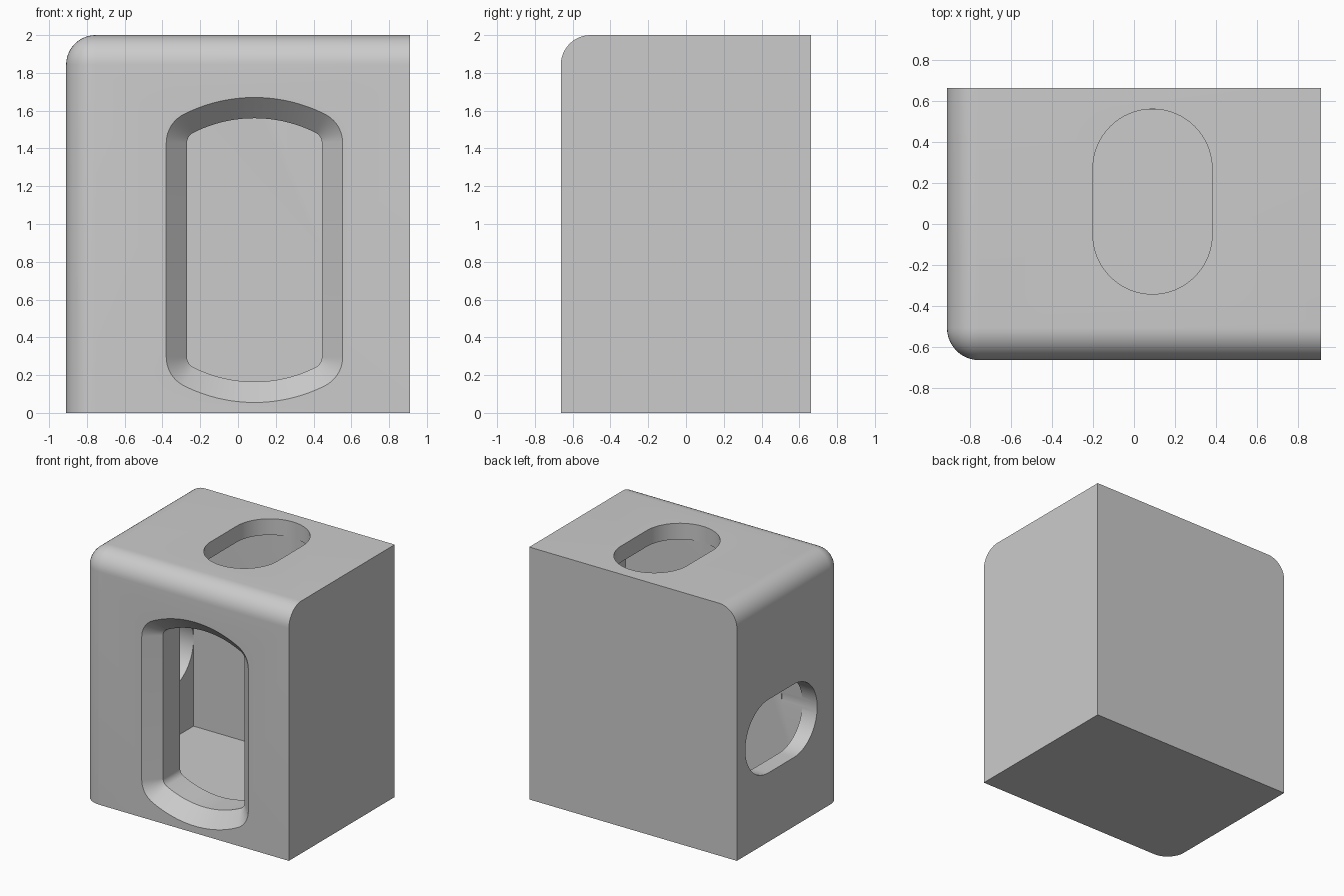
import bpy, bmesh, math
from mathutils import Matrix, Vector

if "Cube" in bpy.data.objects:
    bpy.data.objects.remove(bpy.data.objects["Cube"], do_unlink=True)

grey = bpy.data.materials.new("cast grey")
grey.use_nodes = True
grey.diffuse_color = (0.6, 0.6, 0.6, 1)
grey.node_tree.nodes["Principled BSDF"].inputs["Base Color"].default_value = (0.6, 0.6, 0.6, 1)


def make_object(name, bm):
    bmesh.ops.recalc_face_normals(bm, faces=bm.faces)
    mesh = bpy.data.meshes.new(name)
    bm.to_mesh(mesh)
    bm.free()
    mesh.materials.append(grey)
    obj = bpy.data.objects.new(name, mesh)
    bpy.context.collection.objects.link(obj)
    return obj


def box(low, high):
    low, high = Vector(low), Vector(high)
    bm = bmesh.new()
    bmesh.ops.create_cube(bm, size=1)
    bm.transform(Matrix.Translation((low + high) / 2) @ Matrix.Diagonal((*(high - low), 1)))
    return bm


def loft(rings):
    """Closed solid through rings of matching points."""
    bm = bmesh.new()
    loops = [[bm.verts.new(p) for p in ring] for ring in rings]
    for a, b in zip(loops, loops[1:]):
        for i in range(len(a)):
            j = (i + 1) % len(a)
            bm.faces.new((a[i], a[j], b[j], b[i]))
    bm.faces.new(loops[0])
    bm.faces.new(loops[-1])
    return bm


def arc(cx, cy, r, start, end, steps):
    return [(cx + r * math.cos(t), cy + r * math.sin(t))
            for t in (start + (end - start) * i / steps for i in range(steps + 1))]


def stadium(half_straight, r):
    """Long axis along the first coordinate."""
    return (arc(half_straight, 0, r, -math.pi / 2, math.pi / 2, 32)
            + arc(-half_straight, 0, r, math.pi / 2, math.pi * 1.5, 32))


def arched_slot(d):
    """Straight sides, rounded corners and shallow arched ends, grown by d."""
    half_width, crown, fillet, half_height = 0.357, 0.72, 0.06, 0.6975
    fx = half_width - fillet
    fz = math.sqrt((crown - fillet) ** 2 - fx ** 2)
    phi = math.atan2(fz, fx)
    lift = half_height - crown
    upper = arc(fx, fz + lift, fillet + d, 0, phi, 10)
    upper += arc(0, lift, crown + d, phi, math.pi - phi, 24)[1:-1]
    upper += arc(-fx, fz + lift, fillet + d, math.pi - phi, math.pi, 10)
    return upper + [(-x, -z) for x, z in upper]


# Block with three rounded edges meeting at one corner
X, Y, H = 0.91, 0.6625, 2.0
bm = box((-X, -Y, 0), (X, Y, H))


def on_rounded_faces(edge):
    m = (edge.verts[0].co + edge.verts[1].co) / 2
    return (m.x < -X + 0.01) + (m.y < -Y + 0.01) + (m.z > H - 0.01) == 2


bmesh.ops.bevel(bm, geom=[e for e in bm.edges if on_rounded_faces(e)],
                offset=0.157, segments=12, profile=0.5, affect='EDGES')
body = make_object("corner_block", bm)

# Hollow inside, then the top, side and front openings
cutters = [make_object("cavity_cutter", box((-0.78, -0.34, 0.15), (0.77, 0.557, 1.872)))]
oval = stadium(0.16, 0.29)
cutters.append(make_object("top_hole_cutter", loft(
    [[(0.09 + b, 0.109 + a, z) for a, b in oval] for z in (1.7, 2.1)])))
cutters.append(make_object("side_hole_cutter", loft(
    [[(x, 0.107 + a, 0.837 + b) for a, b in oval] for x in (-1.0, -0.6)])))
cutters.append(make_object("front_slot_cutter", loft(
    [[(0.087 + a, y, 0.8625 + b) for a, b in arched_slot(d)]
     for y, d in ((-Y - 0.04, 0.15), (-Y + 0.11, 0), (-0.2, 0))])))

bpy.ops.object.select_all(action='DESELECT')
body.select_set(True)
bpy.context.view_layer.objects.active = body
for cutter in cutters:
    mod = body.modifiers.new(cutter.name, 'BOOLEAN')
    mod.operation = 'DIFFERENCE'
    mod.solver = 'EXACT'
    mod.object = cutter
    bpy.ops.object.modifier_apply(modifier=mod.name)
    bpy.data.objects.remove(cutter, do_unlink=True)

bpy.ops.object.shade_smooth_by_angle(angle=math.radians(25))
